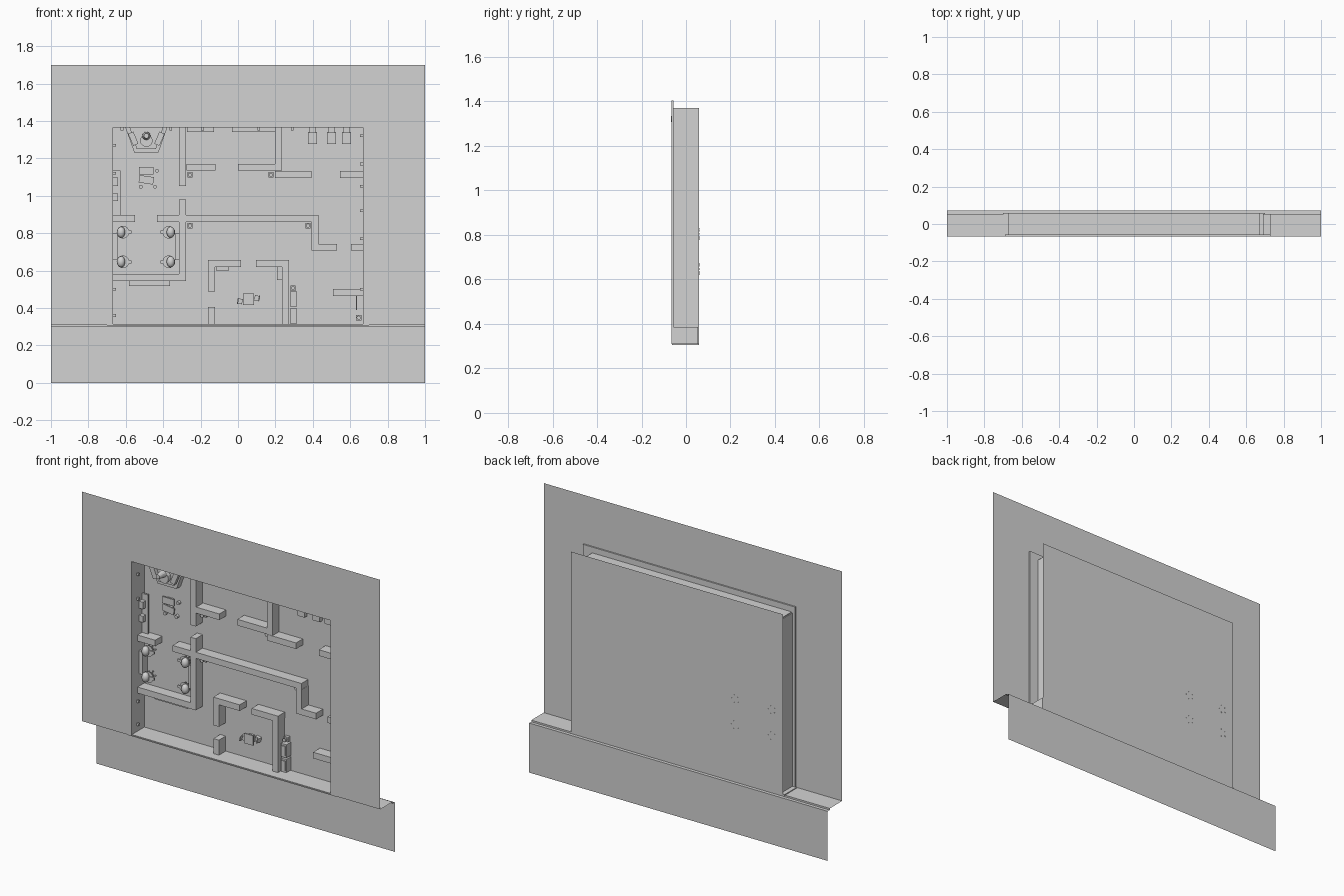
import bpy, bmesh, math
from mathutils import Matrix

old_cube = bpy.data.objects.get("Cube")
if old_cube:
    bpy.data.objects.remove(old_cube, do_unlink=True)

grey = bpy.data.materials.new("plain_grey")
grey.use_nodes = True
grey.diffuse_color = (0.65, 0.65, 0.65, 1)
grey.node_tree.nodes["Principled BSDF"].inputs["Base Color"].default_value = grey.diffuse_color

FACADE = -0.067      # depth of the facade
APRON = 0.072        # depth of the lower apron
FLOOR = 0.058        # depth of the room floor
RIGHT, LEFT = -0.668, 0.668
BASE, TOP, RIM = 0.31, 1.365, 1.405
OUTER_RIGHT, OUTER_LEFT = -0.69, 0.73
WALL = 0.037         # partition thickness
HEIGHT = 0.065       # partition height above the room floor
SKIN = 0.005         # thin sheet thickness


def finish(name, bm):
    bmesh.ops.recalc_face_normals(bm, faces=bm.faces)
    mesh = bpy.data.meshes.new(name)
    bm.to_mesh(mesh)
    bm.free()
    part = bpy.data.objects.new(name, mesh)
    bpy.context.collection.objects.link(part)
    mesh.materials.append(grey)
    return part


def add_box(bm, x_range, y_range, z_range, turn=0):
    spans = [sorted(span) for span in (x_range, y_range, z_range)]
    middle = [(low + high) / 2 for low, high in spans]
    size = [high - low for low, high in spans]
    bmesh.ops.create_cube(bm, size=1, matrix=Matrix.Translation(middle)
                          @ Matrix.Rotation(turn, 4, 'Y') @ Matrix.Diagonal(size + [1]))


def add_block(bm, x, z, wide, tall, height, lift=0, turn=0):
    """Block centred on (x, z), rising from the room floor towards the front."""
    add_box(bm, (x - wide / 2, x + wide / 2), (FLOOR - lift, FLOOR - lift - height),
            (z - tall / 2, z + tall / 2), turn)


def add_disc(bm, x, z, radius, height, lift=0, taper=1, sides=12):
    place = Matrix.Translation((x, FLOOR - lift - height / 2, z))
    bmesh.ops.create_cone(bm, cap_ends=True, segments=sides, radius1=radius,
                          radius2=radius * taper, depth=height,
                          matrix=place @ Matrix.Rotation(math.pi / 2, 4, 'X'))


def box(name, x_range, y_range, z_range):
    bm = bmesh.new()
    add_box(bm, x_range, y_range, z_range)
    return finish(name, bm)


def block(name, x, z, wide, tall, height, lift=0):
    bm = bmesh.new()
    add_block(bm, x, z, wide, tall, height, lift)
    return finish(name, bm)


def wall_across(name, start, end, bottom):
    box(name, (start, end), (FLOOR, FLOOR - HEIGHT), (bottom, bottom + WALL))


def wall_upright(name, side, bottom, top):
    box(name, (side, side + WALL), (FLOOR, FLOOR - HEIGHT), (bottom, top))


def sheet(name, outline):
    bm = bmesh.new()
    bm.faces.new([bm.verts.new(point) for point in outline])
    return finish(name, bm)


def rectangle(name, right, left, depth, bottom, top):
    sheet(name, [(right, depth, bottom), (left, depth, bottom), (left, depth, top), (right, depth, top)])


# Facade with a large opening, and the apron below joined by a stepped ledge
outline = [(-1, BASE), (RIGHT, BASE), (RIGHT, TOP), (LEFT, TOP),
           (LEFT, BASE), (1, BASE), (1, 1.7), (-1, 1.7)]
sheet("facade", [(x, FACADE, z) for x, z in outline])
rectangle("apron", -1, 1, APRON, 0, 0.3)
bm = bmesh.new()
steps = [(FACADE, BASE), (0.052, BASE), (0.052, 0.3), (APRON, 0.3)]
rails = [[bm.verts.new((x, y, z)) for y, z in steps] for x in (-1, 1)]
for i in range(len(steps) - 1):
    bm.faces.new((rails[0][i], rails[1][i], rails[1][i + 1], rails[0][i + 1]))
finish("ledge", bm)

# Shallow room tray with a thin flange against the facade
rectangle("room_floor", OUTER_RIGHT, OUTER_LEFT, FLOOR, BASE, RIM)
lip = FACADE + SKIN
fin = (FACADE + SKIN / 4, lip + SKIN)
box("tray_wall_right", (RIGHT - SKIN, RIGHT), (lip, FLOOR), (BASE, TOP))
box("tray_wall_left", (LEFT, LEFT + SKIN), (lip, FLOOR), (BASE, TOP))
box("tray_wall_top", (RIGHT, LEFT), (lip, FLOOR), (TOP, TOP + SKIN))
box("tray_sill", (-0.7, 0.7), (lip, FLOOR), (BASE - SKIN, BASE + SKIN))
box("flange_right", (OUTER_RIGHT, RIGHT), fin, (BASE, RIM))
box("flange_left", (LEFT, OUTER_LEFT), fin, (BASE, RIM))
box("flange_top", (OUTER_RIGHT, OUTER_LEFT), fin, (TOP, RIM))
box("side_box", (0.69, OUTER_LEFT), (lip, FLOOR - SKIN), (BASE, 0.385))

# Upper partitions
wall_upright("control_room_side_wall", -0.315, 1.053, TOP)
wall_across("upper_hall_right_wall", -0.275, -0.12, 1.134)
wall_across("upper_hall_left_wall", 0, 0.235, 1.134)
wall_upright("upper_hall_side_wall", 0.198, 1.134, TOP)
wall_across("store_lower_wall", 0.198, 0.394, 1.096)
wall_across("store_end_wall", 0.546, LEFT, 1.096)

# Middle partitions
wall_across("lounge_top_wall", RIGHT, -0.55, 0.86)
wall_across("long_corridor_wall", -0.433, 0.43, 0.86)
wall_upright("lounge_side_wall", -0.315, 0.545, 0.979)
wall_across("lounge_lower_wall", RIGHT, -0.315, 0.545)
wall_upright("corridor_end_wall", 0.394, 0.706, 0.86)
wall_across("corridor_return_wall", 0.394, 0.528, 0.706)
wall_across("corridor_stub_wall", 0.604, LEFT, 0.706)

# Lower partitions
wall_upright("office_right_upper_wall", -0.16, 0.487, 0.62)
wall_upright("office_right_lower_wall", -0.16, BASE, 0.406)
wall_across("office_top_right_wall", -0.16, 0.016, 0.62)
wall_across("office_top_left_wall", 0.096, 0.273, 0.62)
wall_upright("office_left_wall", 0.235, BASE, 0.62)
wall_across("closet_wall", 0.508, LEFT, 0.465)

# Low counters, shelves and cupboards
block("lounge_counter", -0.474, 0.53, 0.22, 0.026, 0.025)
block("office_side_counter", 0.222, 0.585, 0.026, 0.07, 0.025)
block("office_top_counter", -0.083, 0.61, 0.07, 0.02, 0.025)
block("hall_right_counter", -0.2, 1.354, 0.145, 0.024, 0.025)
block("hall_left_counter", 0.083, 1.354, 0.23, 0.024, 0.025)
block("wall_shelf", -0.648, 1.016, 0.04, 0.236, 0.012, 0.012)
block("upper_wall_unit", -0.655, 1.075, 0.026, 0.043, 0.05)
block("lower_wall_unit", -0.655, 0.992, 0.026, 0.038, 0.05)
block("lounge_right_rack", -0.657, 0.727, 0.023, 0.14, 0.05)
block("lounge_left_rack", -0.326, 0.727, 0.022, 0.14, 0.05)
block("closet_rail", 0.633, 0.428, 0.006, 0.075, 0.04)
for name, middle in (("upper_locker", 0.447), ("lower_locker", 0.358)):
    block(name, 0.296, middle, WALL, 0.08, 0.045)
    block(name + "_door", 0.296, middle, 0.025, 0.06, SKIN, 0.045)

# Control desk: two stacked tapered slabs, side screens and a seat
bm = bmesh.new()
desk_x, lift = -0.49, 0
for half_top, bottom, height in ((0.112, 1.23, 0.038), (0.09, 1.25, 0.01)):
    half_foot = half_top * 0.57
    slab = bm.faces.new([bm.verts.new((desk_x + x, FLOOR - lift, z)) for x, z in (
        (-half_top, TOP), (half_top, TOP), (half_foot, bottom), (-half_foot, bottom))])
    raised = bmesh.ops.extrude_face_region(bm, geom=[slab], use_keep_orig=True)["geom"]
    corners = [item for item in raised if isinstance(item, bmesh.types.BMVert)]
    bmesh.ops.translate(bm, vec=(0, -height, 0), verts=corners)
    lift += height
for side in (-1, 1):
    add_block(bm, desk_x + side * 0.07, 1.305, 0.03, 0.07, 0.022, lift, side * 0.4)
finish("control_desk", bm)
bm = bmesh.new()
add_disc(bm, desk_x, 1.295, 0.034, 0.025, lift)
add_disc(bm, desk_x, 1.32, 0.022, 0.053, lift + 0.025, taper=0.6)
finish("desk_seat", bm)

# Four swivel chairs: star foot, stem, seat, domed back and an arm
for row, z in (("upper", 0.805), ("lower", 0.647)):
    for column, x, side in (("right", -0.615, 1), ("left", -0.37, -1)):
        bm = bmesh.new()
        add_disc(bm, x, z, 0.007, 0.03)
        add_disc(bm, x, z, 0.028, 0.014, 0.026, taper=1.2, sides=20)
        for spoke in range(5):
            angle = spoke * math.tau / 5
            reach_x, reach_z = 0.024 * math.cos(angle), 0.024 * math.sin(angle)
            add_disc(bm, x + reach_x, z + reach_z, 0.004, 0.01, -0.002, sides=6)
            add_block(bm, x + reach_x / 2, z + reach_z / 2, 0.024, SKIN, SKIN, SKIN, -angle)
        dome = Matrix.Translation((x - side * 0.01, FLOOR - 0.05, z))
        bmesh.ops.create_uvsphere(bm, u_segments=16, v_segments=8, radius=1,
                                  matrix=dome @ Matrix.Diagonal((0.022, 0.022, 0.03, 1)))
        add_block(bm, x + side * 0.022, z, 0.045, 0.016, 0.008, 0.038)
        chair = finish("swivel_chair_" + row + "_" + column, bm)
        bpy.ops.object.select_all(action='DESELECT')
        chair.select_set(True)
        bpy.context.view_layer.objects.active = chair
        bpy.ops.object.shade_smooth_by_angle(angle=math.radians(35))

# Break tables with round stools
bm = bmesh.new()
for z, turn in ((1.134, 0), (1.085, 0.15)):
    add_block(bm, desk_x, z, 0.04, 0.024, 0.02)
    add_block(bm, desk_x, z, 0.078, 0.04, 0.008, 0.02, turn)
for x, z in ((-0.52, 1.048), (-0.444, 1.048), (-0.433, 1.134)):
    add_disc(bm, x, z, 0.01, 0.018)
finish("break_tables", bm)

# Meeting table with a chair on each side
bm = bmesh.new()
add_block(bm, 0.056, 0.447, WALL, WALL, 0.028)
add_block(bm, 0.056, 0.447, 0.06, 0.06, 0.008, 0.028)
for side in (-1, 1):
    x, z = 0.056 + side * 0.046, 0.444 + side * 0.008
    add_block(bm, x, z, 0.028, 0.028, 0.02, turn=0.2)
    add_block(bm, x + side * 0.011, z, 0.006, 0.028, 0.018, 0.02, turn=0.2)
finish("meeting_table", bm)

# Cabinets along the top edge
bm = bmesh.new()
for x in (0.398, 0.5, 0.58):
    add_block(bm, x, RIM - 0.095, 0.048, 0.064, 0.025)
    add_block(bm, x, TOP - 0.015, 0.034, 0.028, 0.035)
finish("cabinets", bm)

# Potted plants beside the partitions
bm = bmesh.new()
for x, z in ((-0.257, 1.112), (0.176, 1.112), (-0.257, 0.84), (0.374, 0.84), (0.294, 0.506), (0.645, 0.348)):
    add_block(bm, x, z, 0.028, 0.028, 0.018)
    add_disc(bm, x, z, 0.008, 0.02, 0.018, taper=1.4, sides=8)
finish("plant_pots", bm)

# Small lamps around the tray walls
bm = bmesh.new()
lamp_spots = [(RIGHT + 0.008, z) for z in (1.27, 1.12, 0.5, 0.36)]
lamp_spots += [(LEFT - 0.008, z) for z in (1.32, 1.17, 1.05, 0.92, 0.77, 0.5)]
lamp_spots += [(x, TOP - 0.008) for x in (-0.62, -0.36, -0.19, 0.11, 0.29)]
for x, z in lamp_spots:
    add_block(bm, x, z, 0.014, 0.014, 0.012, HEIGHT)
finish("wall_lamps", bm)
